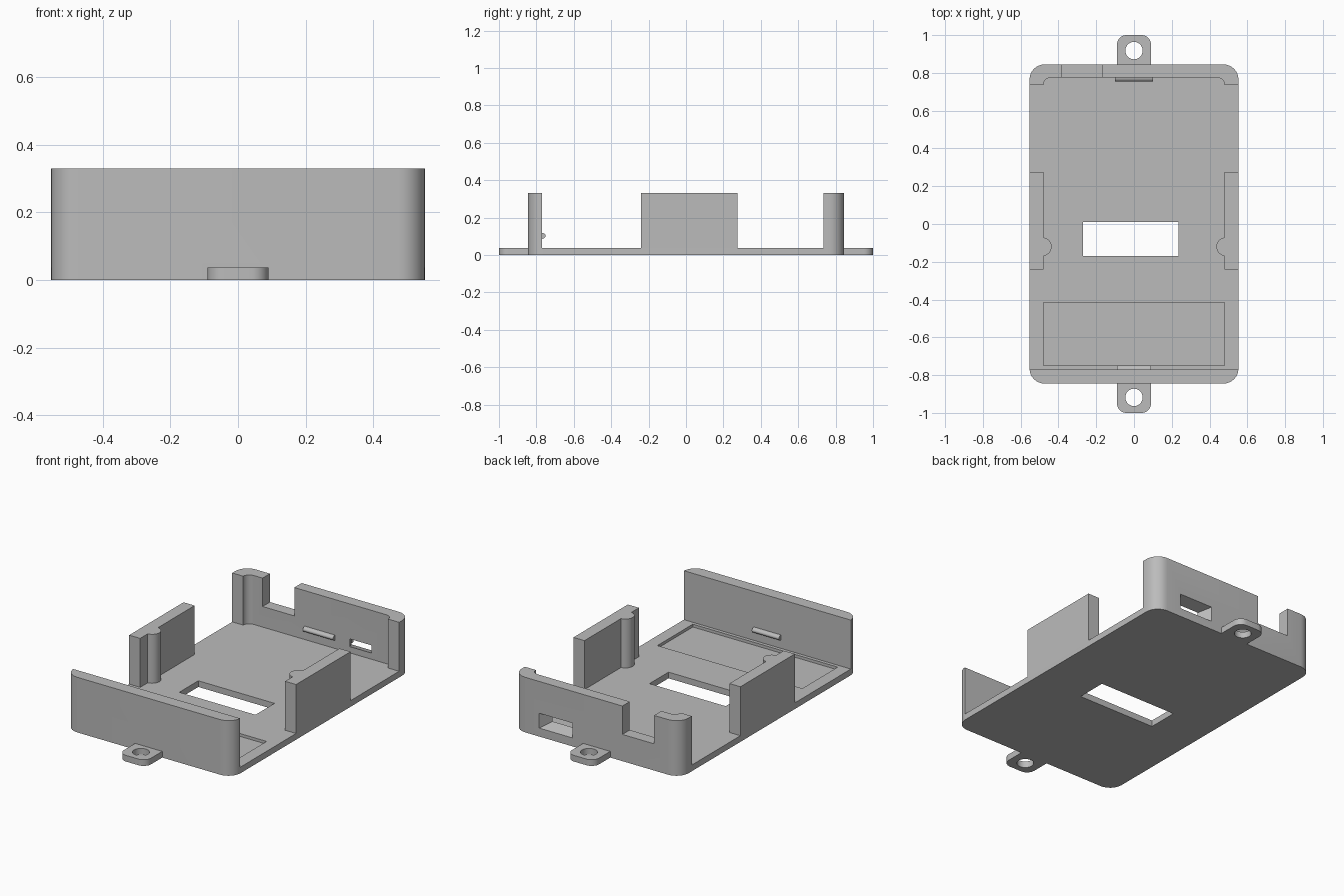
import bpy, bmesh, math
from mathutils import Vector

cube = bpy.data.objects.get("Cube")
if cube:
    bpy.data.objects.remove(cube, do_unlink=True)

grey = bpy.data.materials.new("plastic grey")
grey.use_nodes = True
grey.diffuse_color = (0.5, 0.5, 0.5, 1)
grey.node_tree.nodes["Principled BSDF"].inputs["Base Color"].default_value = (0.5, 0.5, 0.5, 1)

L, W, H, FLOOR = 0.845, 0.553, 0.33, 0.037    # half length, half width, height, floor
IN_X, IN_Y = 0.48, 0.775                      # inner cavity half sizes


def rounded(x0, x1, y0, y1, r, n=8):
    """Outline of a rectangle with rounded corners."""
    pts = []
    corners = [(x1 - r, y1 - r), (x0 + r, y1 - r), (x0 + r, y0 + r), (x1 - r, y0 + r)]
    for k, (cx, cy) in enumerate(corners):
        for i in range(n + 1):
            a = math.pi / 2 * (k + i / n)
            pts.append((cx + r * math.cos(a), cy + r * math.sin(a)))
    return pts


def circle(x, y, r, n=32):
    return [(x + r * math.cos(2 * math.pi * i / n), y + r * math.sin(2 * math.pi * i / n))
            for i in range(n)]


def loft(name, lower, upper):
    """Solid between two matching rings of 3D points."""
    bm = bmesh.new()
    a = [bm.verts.new(p) for p in lower]
    b = [bm.verts.new(p) for p in upper]
    bm.faces.new(a)
    bm.faces.new(b)
    for i in range(len(a)):
        j = (i + 1) % len(a)
        bm.faces.new((a[i], a[j], b[j], b[i]))
    bmesh.ops.recalc_face_normals(bm, faces=bm.faces)
    mesh = bpy.data.meshes.new(name)
    bm.to_mesh(mesh)
    bm.free()
    mesh.materials.append(grey)
    obj = bpy.data.objects.new(name, mesh)
    bpy.context.collection.objects.link(obj)
    return obj


def prism(name, outline, z0, z1):
    return loft(name, [(x, y, z0) for x, y in outline], [(x, y, z1) for x, y in outline])


def box(name, x0, x1, y0, y1, z0, z1):
    return prism(name, [(x0, y0), (x1, y0), (x1, y1), (x0, y1)], z0, z1)


def activate(obj):
    bpy.ops.object.select_all(action="DESELECT")
    obj.select_set(True)
    bpy.context.view_layer.objects.active = obj


def combine(target, tool, operation="DIFFERENCE"):
    tool.hide_render = True
    activate(target)
    mod = target.modifiers.new(operation.lower(), "BOOLEAN")
    mod.operation, mod.solver, mod.object = operation, "EXACT", tool
    bpy.ops.object.modifier_apply(modifier=mod.name)
    bpy.data.objects.remove(tool, do_unlink=True)


# Tray body with rounded outer corners
body = prism("tray_body", rounded(-W, W, -L, L, 0.08), 0, H)

# Main cavity, then the two side openings in the walls
combine(body, prism("cavity", rounded(-IN_X, IN_X, -0.6, IN_Y, 0.04), FLOOR, 1))
combine(body, box("front_opening", -1, 1, -0.77, -0.24, FLOOR, 1))
combine(body, box("rear_opening", -1, 1, 0.275, 0.735, FLOOR, 1))

# Floor window, shallow floor recess and the notch in the back wall
combine(body, box("window", -0.27, 0.235, -0.17, 0.01, -1, 1))
combine(body, box("recess", -IN_X, IN_X, -0.75, -0.415, 0.02, 0.2))
combine(body, box("notch", -0.38, -0.17, 0.7, 1, 0.16, 1))


# Tapered connector port through the back wall
def port_ring(y, half, z0, z1):
    return [(0.27 + sx * half, y, z) for sx, z in ((-1, z0), (1, z0), (1, z1), (-1, z1))]


combine(body, loft("port", port_ring(IN_Y - 0.002, 0.07, 0.075, 0.12),
                   port_ring(L + 0.002, 0.112, 0.05, 0.14)))

# Guide ribs on the inside of the side walls
for s in (-1, 1):
    combine(body, prism("rib", circle(s * 0.485, -0.12, 0.049), 0.02, H), "UNION")

# Screw tabs at both ends
for s in (-1, 1):
    y0, y1 = sorted((s * 0.78, s * 1.0))
    combine(body, prism("tab", rounded(-0.09, 0.09, y0, y1, 0.05), 0, FLOOR), "UNION")
    combine(body, prism("screw_hole", circle(0, s * 0.918, 0.046), -0.1, 0.1))

activate(body)
bpy.ops.object.shade_smooth_by_angle(angle=math.radians(30))

# Snap bars on the inner faces of the front and back walls
for name, s, y, half in (("front_snap_bar", -1, 0.77, 0.09), ("back_snap_bar", 1, IN_Y, 0.1)):
    ring = [(y + 0.004 - 0.024 * math.sin(math.pi * i / 12),
             0.102 + 0.016 * math.cos(math.pi * i / 12)) for i in range(13)]
    bar = loft(name, [(-half, s * u, z) for u, z in ring], [(half, s * u, z) for u, z in ring])
    activate(bar)
    bpy.ops.object.shade_smooth_by_angle(angle=math.radians(30))
